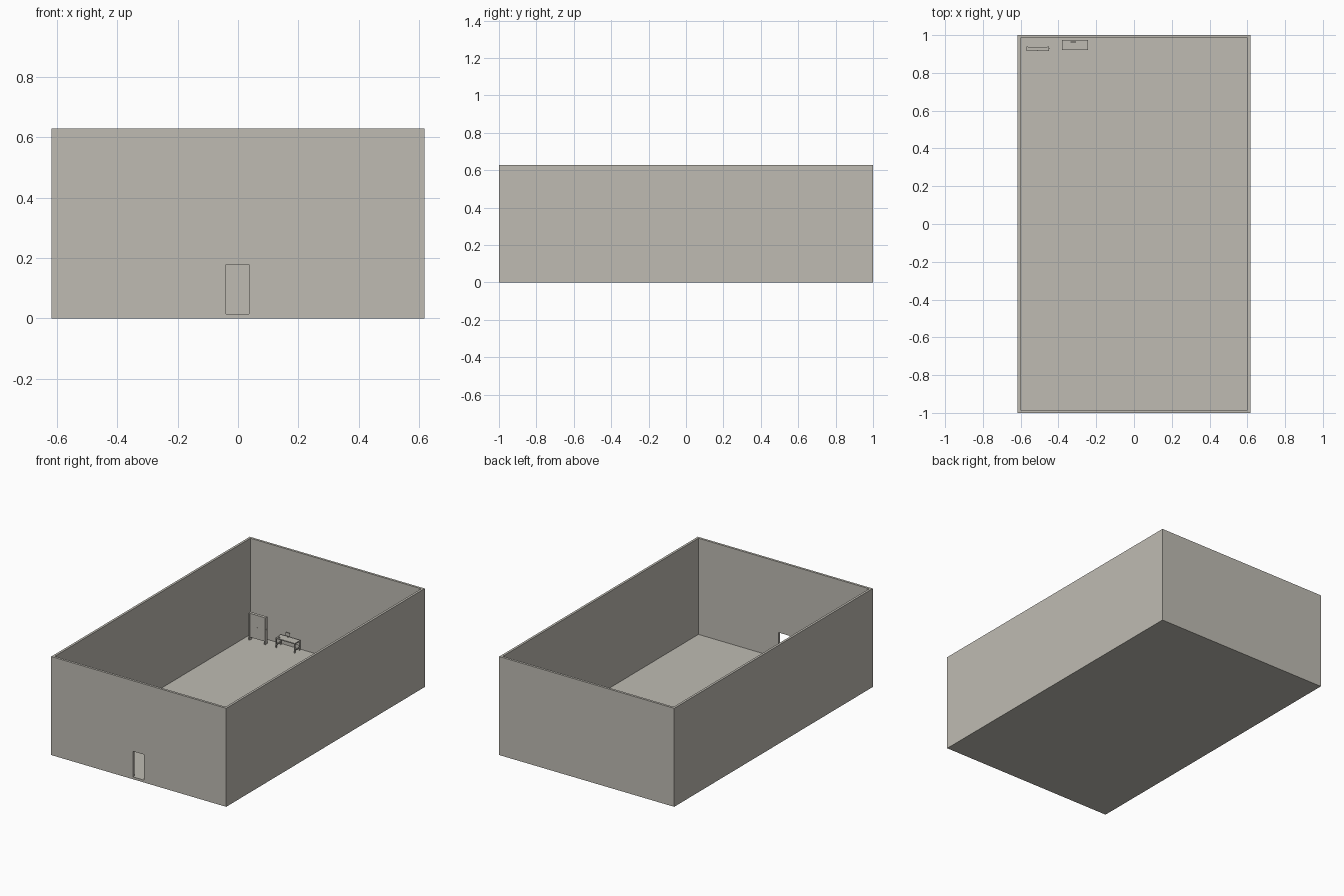
import bpy
import bmesh
from mathutils import Vector

cube = bpy.data.objects.get("Cube")
if cube:
    bpy.data.objects.remove(cube, do_unlink=True)

COLOUR = (0.52, 0.50, 0.45, 1)
plaster = bpy.data.materials.new("warm_grey")
plaster.use_nodes = True
plaster.diffuse_color = COLOUR
for node in plaster.node_tree.nodes:
    if node.type == 'BSDF_PRINCIPLED':
        node.inputs["Base Color"].default_value = COLOUR
        node.inputs["Roughness"].default_value = 0.8


def box(name, low, high):
    """Flat-shaded box between two opposite corners."""
    low, high = Vector(low), Vector(high)
    bm = bmesh.new()
    bmesh.ops.create_cube(bm, size=1)
    for v in bm.verts:
        v.co = (low + high) / 2 + v.co * (high - low)
    mesh = bpy.data.meshes.new(name)
    bm.to_mesh(mesh)
    bm.free()
    mesh.materials.append(plaster)
    obj = bpy.data.objects.new(name, mesh)
    bpy.context.collection.objects.link(obj)
    return obj


def cut(target, cutter):
    """Subtract a hidden cutter from a part."""
    mod = target.modifiers.new(cutter.name, 'BOOLEAN')
    mod.operation = 'DIFFERENCE'
    mod.solver = 'EXACT'
    mod.object = cutter
    cutter.hide_render = True
    cutter.hide_viewport = True
    cutter.display_type = 'WIRE'


# Room shell, open at the top, with a doorway through the front wall
W, L, H, T = 0.617, 1.0, 0.628, 0.015
room = box("room_shell", (-W, -L, 0), (W, L, H))
cut(room, box("interior_cutter", (T - W, T - L, T), (W - T, L - T, H + 0.1)))
cut(room, box("doorway_cutter", (-0.04, -L - 0.1, T), (0.037, 0.1 - L, 0.178)))

# Desk: top, four legs, end rails and back stretcher
X0, X1, Y0, Y1, TOP = -0.381, -0.243, 0.92, 0.975, 0.078
LEG = 0.006
box("desk_top", (X0, Y0, TOP - 0.006), (X1, Y1, TOP))
for side, x in (("right", X0), ("left", X1 - LEG)):
    for end, y in (("front", Y0), ("back", Y1 - LEG)):
        box(f"desk_leg_{end}_{side}", (x, y, T), (x + LEG, y + LEG, TOP - 0.006))
    box(f"desk_rail_{side}", (x, Y0 + LEG, 0.03), (x + LEG, Y1 - LEG, 0.036))
box("desk_stretcher", (X0 + LEG, Y1 - LEG, 0.045), (X1 - LEG, Y1, 0.072))

# Things on the desk: small screen on a stand and a little block
box("screen", (-0.337, 0.962, TOP + 0.008), (-0.308, 0.966, TOP + 0.03))
box("screen_stand", (-0.325, 0.963, TOP), (-0.32, 0.965, TOP + 0.008))
box("desk_block", (-0.367, 0.925, TOP), (-0.357, 0.935, TOP + 0.006))

# Standing board: panel between two full-height posts on feet
BX0, BX1, BY0, BY1, BTOP = -0.568, -0.45, 0.917, 0.94, 0.186
box("board_panel", (BX0, BY0 + 0.002, 0.034), (BX1, BY1 - 0.002, BTOP))
for side, x in (("right", BX0), ("left", BX1 - 0.008)):
    box(f"board_post_{side}", (x, BY0, T), (x + 0.008, BY1, BTOP))
box("board_knob", (-0.511, BY0 - 0.002, 0.106), (-0.507, BY0 + 0.002, 0.11))
box("board_side_knob", (BX1, 0.926, 0.106), (BX1 + 0.004, 0.93, 0.11))
